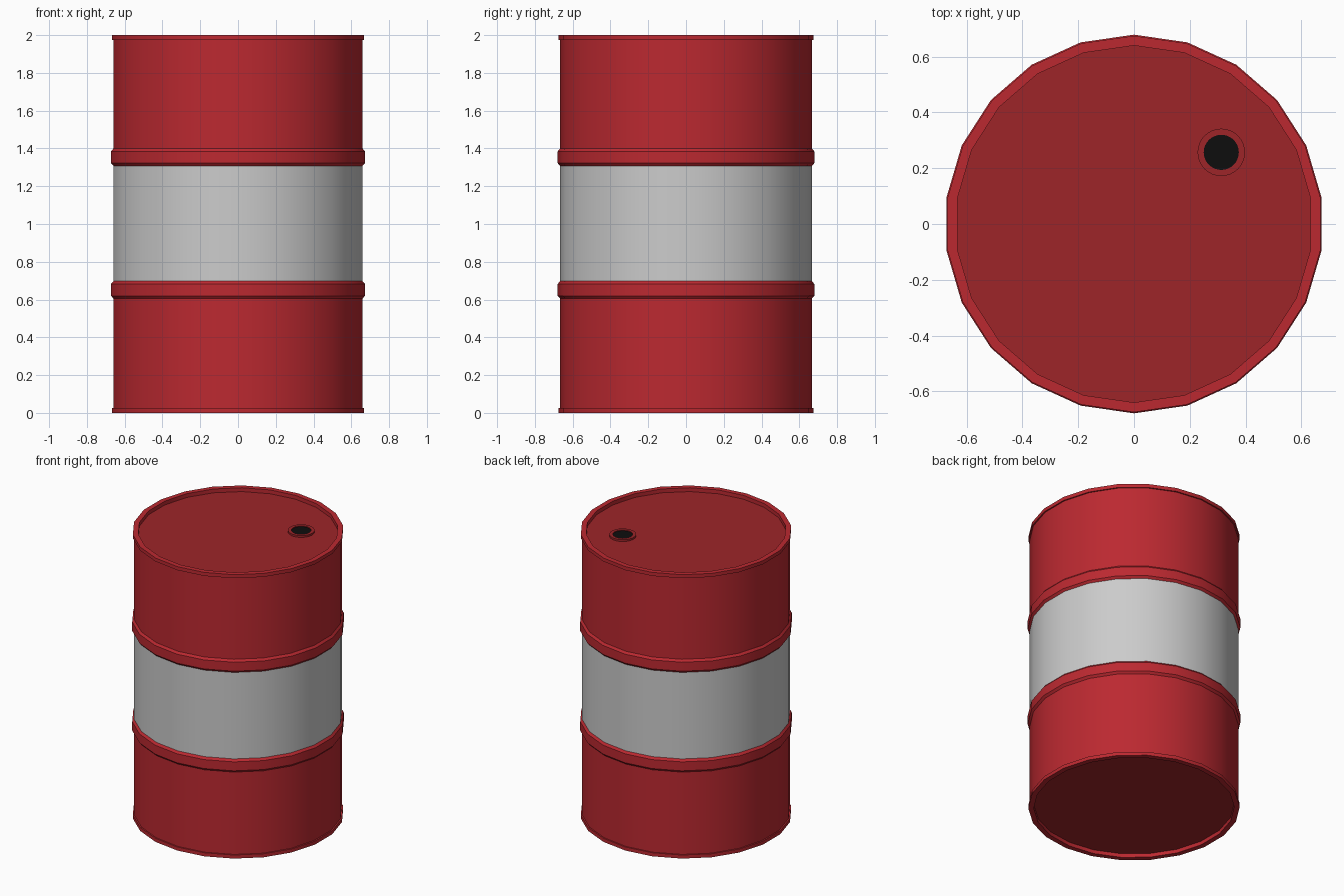
import bpy, bmesh, math

if "Cube" in bpy.data.objects:
    bpy.data.objects.remove(bpy.data.objects["Cube"])

SIDES = 22
R = 0.666          # wall radius
RIM_OUT, RIM_IN = 0.675, 0.64
LID_Z = 1.973


def material(name, rgb):
    m = bpy.data.materials.new(name)
    m.diffuse_color = (*rgb, 1)
    m.use_nodes = True
    m.node_tree.nodes["Principled BSDF"].inputs["Base Color"].default_value = m.diffuse_color
    return m


red = material("red_paint", (0.5, 0.022, 0.03))
dark_red = material("dark_red_paint", (0.34, 0.018, 0.022))
white = material("pale_paint", (0.69, 0.69, 0.69))
black = material("black_hole", (0.004, 0.004, 0.004))


def lathe(name, profile, mat, sides=SIDES, centre=(0, 0), cap=None):
    """Spin (radius, z) points; profiles run upward outside so faces point out.
    cap='up'/'down' fills the last/first ring."""
    bm = bmesh.new()
    rings = []
    for r, z in profile:
        rings.append([bm.verts.new((centre[0] + r * math.cos(a), centre[1] + r * math.sin(a), z))
                      for a in (math.pi / 2 + math.tau * i / sides for i in range(sides))])
    for low, high in zip(rings, rings[1:]):
        for i in range(sides):
            j = (i + 1) % sides
            bm.faces.new((low[i], low[j], high[j], high[i]))
    if cap == 'up':
        bm.faces.new(rings[-1])
    elif cap == 'down':
        bm.faces.new(rings[0][::-1])
    mesh = bpy.data.meshes.new(name)
    bm.to_mesh(mesh)
    bm.free()
    obj = bpy.data.objects.new(name, mesh)
    bpy.context.collection.objects.link(obj)
    mesh.materials.append(mat)
    bpy.ops.object.select_all(action='DESELECT')
    obj.select_set(True)
    bpy.context.view_layer.objects.active = obj
    bpy.ops.object.shade_smooth_by_angle(angle=math.radians(25))
    return obj


# Drum walls and the pale centre band
lathe("lower_wall", [(R, 0.025), (R, 0.605)], red)
lathe("centre_band", [(R, 0.698), (R, 1.307)], white)
lathe("upper_wall", [(R, 1.4), (R, 1.975)], red)

# Raised rolling hoops
for name, z in (("lower_hoop", 0.605), ("upper_hoop", 1.307)):
    lathe(name, [(R, z), (0.679, z + 0.015), (0.679, z + 0.078), (R, z + 0.093)], red)

# Rolled rims at both ends
lathe("bottom_rim", [(RIM_IN, 0.027), (RIM_IN, 0), (RIM_OUT, 0), (RIM_OUT, 0.025), (R, 0.025)], red)
lathe("top_rim", [(R, 1.975), (RIM_OUT, 1.975), (RIM_OUT, 2), (RIM_IN, 2), (RIM_IN, LID_Z)], red)

# Recessed lid and base
lathe("lid", [(RIM_IN, LID_Z)], dark_red, cap='up')
lathe("base", [(RIM_IN, 0.027)], dark_red, cap='down')

# Filler collar with dark opening
HOLE = (0.313, 0.257)
lathe("filler_collar", [(0.085, LID_Z), (0.085, LID_Z + 0.013), (0.063, LID_Z + 0.013),
                        (0.063, LID_Z + 0.008)], dark_red, 32, HOLE)
lathe("filler_opening", [(0.063, LID_Z + 0.008)], black, 32, HOLE, cap='up')
